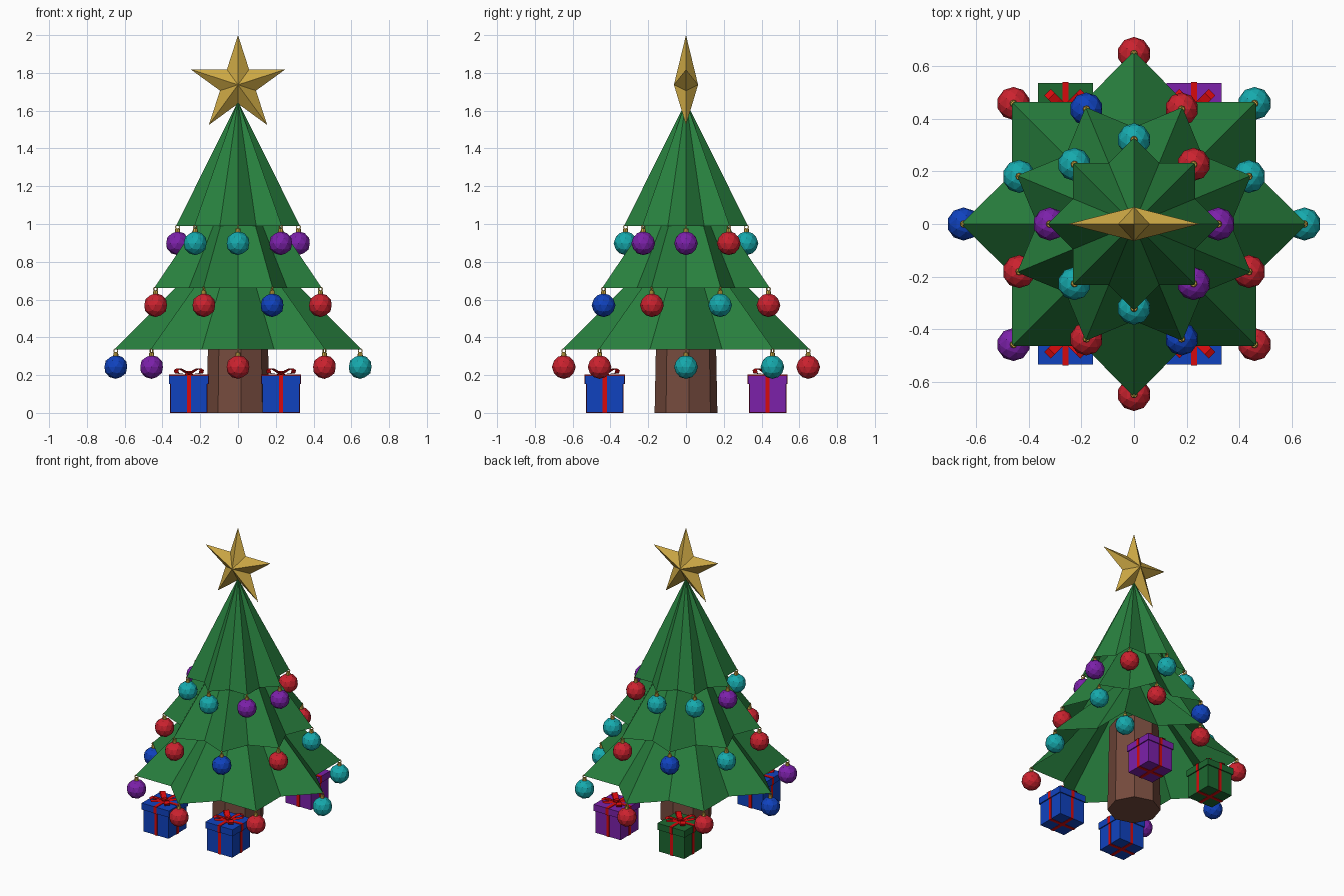
import bpy, bmesh, math
from mathutils import Matrix, Vector

if "Cube" in bpy.data.objects:
    bpy.data.objects.remove(bpy.data.objects["Cube"])

def material(name, rgb):
    m = bpy.data.materials.new(name)
    m.diffuse_color = (*rgb, 1)
    m.use_nodes = True
    m.node_tree.nodes["Principled BSDF"].inputs["Base Color"].default_value = m.diffuse_color
    return m

GREEN = material("tree green", (0.021, 0.215, 0.048))
BOX_GREEN = material("box green", (0.012, 0.14, 0.03))
BROWN = material("bark brown", (0.18, 0.07, 0.047))
GOLD = material("gold", (0.62, 0.40, 0.06))
RED = material("ornament red", (0.60, 0.016, 0.028))
TEAL = material("ornament teal", (0.008, 0.40, 0.42))
PURPLE = material("purple", (0.20, 0.015, 0.40))
BLUE = material("blue", (0.005, 0.055, 0.52))
RIBBON = material("ribbon red", (0.68, 0.003, 0.004))

def finish(name, bm, mats, fix_normals=True):
    if fix_normals:
        bmesh.ops.recalc_face_normals(bm, faces=bm.faces)
    mesh = bpy.data.meshes.new(name)
    bm.to_mesh(mesh)
    bm.free()
    for m in mats:
        mesh.materials.append(m)
    ob = bpy.data.objects.new(name, mesh)
    bpy.context.collection.objects.link(ob)
    return ob

def add_box(bm, size, center, mat=0):
    r = bmesh.ops.create_cube(bm, size=1, matrix=Matrix.Translation(center) @ Matrix.Diagonal((*size, 1)))
    for f in {f for v in r["verts"] for f in v.link_faces}:
        f.material_index = mat

def star_ring(n, outer, inner, start):
    """Alternating outer and inner points in a plane."""
    return [((outer, inner)[i % 2] * math.cos(start + math.pi * i / n),
             (outer, inner)[i % 2] * math.sin(start + math.pi * i / n)) for i in range(2 * n)]

# Trunk: eight-sided, slightly tapered
bm = bmesh.new()
bmesh.ops.create_cone(bm, cap_ends=True, segments=8, radius1=0.167, radius2=0.155, depth=0.6,
                      matrix=Matrix.Translation((0, 0, 0.3)) @ Matrix.Rotation(0.1, 4, 'Z'))
finish("trunk", bm, [BROWN])

# Foliage tiers: hollow eight-pointed star cones
def tier(name, radius, z, start):
    bm = bmesh.new()
    apex = bm.verts.new((0, 0, z + 0.66))
    ring = [bm.verts.new((x, y, z)) for x, y in star_ring(8, radius, radius * 0.765, start)]
    for a, b in zip(ring, ring[1:] + ring[:1]):
        bm.faces.new((a, b, apex))
    finish(name, bm, [GREEN], False)

# Ornament: faceted ball with gold cap and hanging loop
def ornament(name, x, y, z, mat):
    bm = bmesh.new()
    bmesh.ops.create_icosphere(bm, subdivisions=2, radius=0.063, matrix=Matrix.Translation((x, y, z)))
    ball = set(bm.faces)
    bmesh.ops.create_cone(bm, cap_ends=True, segments=8, radius1=0.014, radius2=0.012, depth=0.018,
                          matrix=Matrix.Translation((x, y, z + 0.068)))
    for f in bm.faces:
        f.material_index = 0 if f in ball else 1
    # loop as a small square-section ring
    ang = math.atan2(y, x)
    rings = []
    for i in range(8):
        t = math.tau * i / 8
        rings.append([bm.verts.new(Vector((x, y, z + 0.086)) + Matrix.Rotation(ang, 3, 'Z') @
                      Vector((r * math.cos(t), w, r * math.sin(t))))
                      for r, w in ((0.008, -0.003), (0.013, -0.003), (0.013, 0.003), (0.008, 0.003))])
    for i in range(8):
        a, b = rings[i], rings[(i + 1) % 8]
        for j in range(4):
            bm.faces.new((a[j], a[(j + 1) % 4], b[(j + 1) % 4], b[j])).material_index = 1
    finish(name, bm, [mat, GOLD])

tiers = [  # name, radius, base height, start angle, ball colours anticlockwise from there
    ("bottom", 0.655, 0.335, 0.0, (TEAL, TEAL, RED, RED, BLUE, PURPLE, RED, RED)),
    ("middle", 0.48, 0.662, math.pi / 8, (TEAL, RED, BLUE, TEAL, RED, RED, BLUE, RED)),
    ("top", 0.328, 0.99, 0.0, (PURPLE, RED, TEAL, TEAL, PURPLE, TEAL, TEAL, PURPLE)),
]
for name, radius, z, start, colours in tiers:
    tier(name + "_foliage", radius, z, start)
    for i, c in enumerate(colours):
        a = start + i * math.pi / 4
        r = radius - 0.008
        ornament(f"{name}_ornament_{i + 1}", r * math.cos(a), r * math.sin(a), z - 0.092, c)

# Tree topper: faceted five-pointed star
bm = bmesh.new()
zc = 1.737
rim = [bm.verts.new((x, 0, zc + z)) for x, z in star_ring(5, 0.263, 0.1, math.pi / 2)]
for y in (-0.064, 0.064):
    tip = bm.verts.new((0, y, zc))
    for a, b in zip(rim, rim[1:] + rim[:1]):
        bm.faces.new((a, b, tip))
finish("star_topper", bm, [GOLD])

# Presents: body, lid, crossed ribbon and a four-loop bow
def present(name, x, y, mat):
    bm = bmesh.new()
    add_box(bm, (0.194, 0.194, 0.156), (x, y, 0.08))
    add_box(bm, (0.208, 0.208, 0.045), (x, y, 0.1765))
    for turn in (False, True):
        for length, z0, z1 in ((0.199, 0.0, 0.155), (0.213, 0.152, 0.202)):
            size = (length, 0.022) if turn else (0.022, length)
            add_box(bm, (*size, z1 - z0), (x, y, (z0 + z1) / 2), 1)
    add_box(bm, (0.028, 0.028, 0.022), (x, y, 0.211), 1)
    profile = ((0.0, 0.204), (0.045, 0.226), (0.075, 0.236), (0.096, 0.226), (0.09, 0.21), (0.05, 0.206))
    for k in range(4):
        rot = Matrix.Rotation(math.pi / 4 + k * math.pi / 2, 3, 'Z')
        sides = [[bm.verts.new(Vector((x, y, 0)) + rot @ Vector((r, w, z))) for r, z in profile]
                 for w in (-0.017, 0.017)]
        n = len(profile)
        for i in range(n):
            j = (i + 1) % n
            bm.faces.new((sides[0][i], sides[0][j], sides[1][j], sides[1][i])).material_index = 1
    finish(name, bm, [mat, RIBBON])

present("front_left_present", -0.26, -0.43, BLUE)
present("front_right_present", 0.228, -0.43, BLUE)
present("back_left_present", -0.26, 0.432, BOX_GREEN)
present("back_right_present", 0.228, 0.432, PURPLE)
